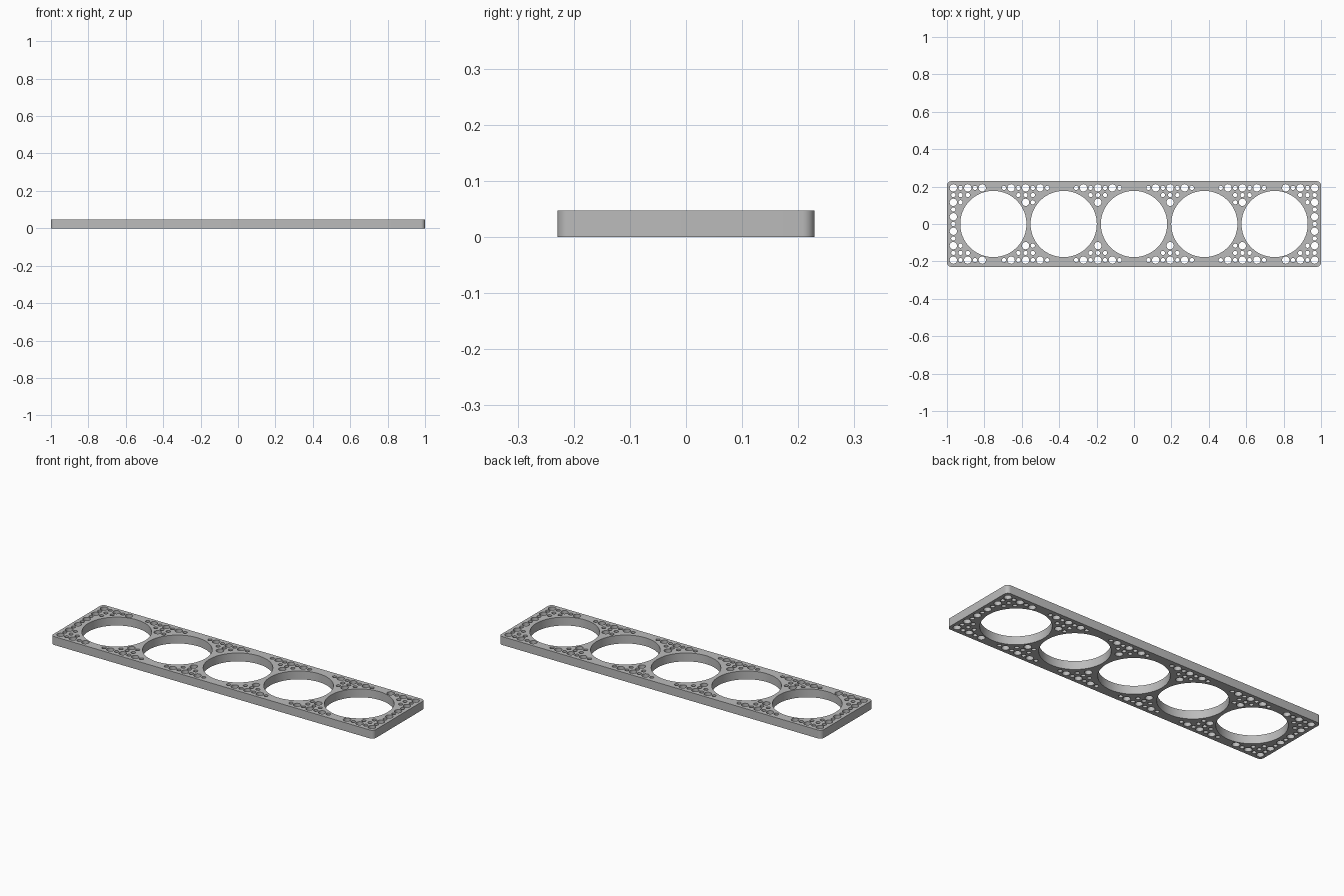
import bpy
import bmesh
from math import cos, sin, pi, hypot, radians

if "Cube" in bpy.data.objects:
    bpy.data.objects.remove(bpy.data.objects["Cube"], do_unlink=True)

LENGTH, WIDTH, HEIGHT, CORNER = 2.0, 0.458, 0.047, 0.022
BIG_R, BIG_STEP = 0.177, 0.376
LARGE_R, SMALL_R = 0.0195, 0.0115
PITCH = 0.03864          # spacing of the small hole grid
CLEARANCE = 0.2005       # nearest a small hole may come to a big hole centre

grey = bpy.data.materials.new("plain grey")
grey.use_nodes = True
colour = (0.5, 0.5, 0.5, 1)
grey.diffuse_color = colour
grey.node_tree.nodes["Principled BSDF"].inputs["Base Color"].default_value = colour

outline = bpy.data.curves.new("plate_outline", "CURVE")
outline.dimensions = "2D"
outline.fill_mode = "BOTH"
outline.extrude = HEIGHT / 2


def add_loop(points):
    spline = outline.splines.new("POLY")
    spline.points.add(len(points) - 1)
    for p, (x, y) in zip(spline.points, points):
        p.co = (x, y, 0, 1)
    spline.use_cyclic_u = True


def add_hole(x, y, r, sides):
    add_loop([(x + r * cos(2 * pi * i / sides), y + r * sin(2 * pi * i / sides))
              for i in range(sides)])


# Rounded rectangular rim
rim = []
for q, (sx, sy) in enumerate([(1, 1), (-1, 1), (-1, -1), (1, -1)]):
    for i in range(9):
        a = pi / 2 * (q + i / 8)
        rim.append((sx * (LENGTH / 2 - CORNER) + CORNER * cos(a),
                    sy * (WIDTH / 2 - CORNER) + CORNER * sin(a)))
add_loop(rim)

# Five big openings
centres = [BIG_STEP * i for i in range(-2, 3)]
for cx in centres:
    add_hole(cx, 0, BIG_R, 96)

# Grid of large and small holes wherever the big openings leave room
for i in range(-25, 26):
    for j in range(-5, 6):
        x, y = i * PITCH, j * PITCH
        if min(hypot(x - cx, y) for cx in centres) > CLEARANCE:
            large = i % 2 and j % 2
            add_hole(x, y, LARGE_R if large else SMALL_R, 24 if large else 16)

# Turn the filled outline into a clean mesh standing on the ground
helper = bpy.data.objects.new("outline_helper", outline)
bpy.context.collection.objects.link(helper)
bpy.context.view_layer.update()
mesh = bpy.data.meshes.new_from_object(
    helper.evaluated_get(bpy.context.evaluated_depsgraph_get()))
bpy.data.objects.remove(helper, do_unlink=True)

bm = bmesh.new()
bm.from_mesh(mesh)
bmesh.ops.remove_doubles(bm, verts=bm.verts, dist=0.00005)
bmesh.ops.recalc_face_normals(bm, faces=bm.faces)
bmesh.ops.translate(bm, verts=bm.verts, vec=(0, 0, HEIGHT / 2))
bm.to_mesh(mesh)
bm.free()

mesh.materials.clear()
mesh.materials.append(grey)
plate = bpy.data.objects.new("perforated_plate", mesh)
bpy.context.collection.objects.link(plate)
bpy.ops.object.select_all(action="DESELECT")
plate.select_set(True)
bpy.context.view_layer.objects.active = plate
bpy.ops.object.shade_smooth_by_angle(angle=radians(35))
